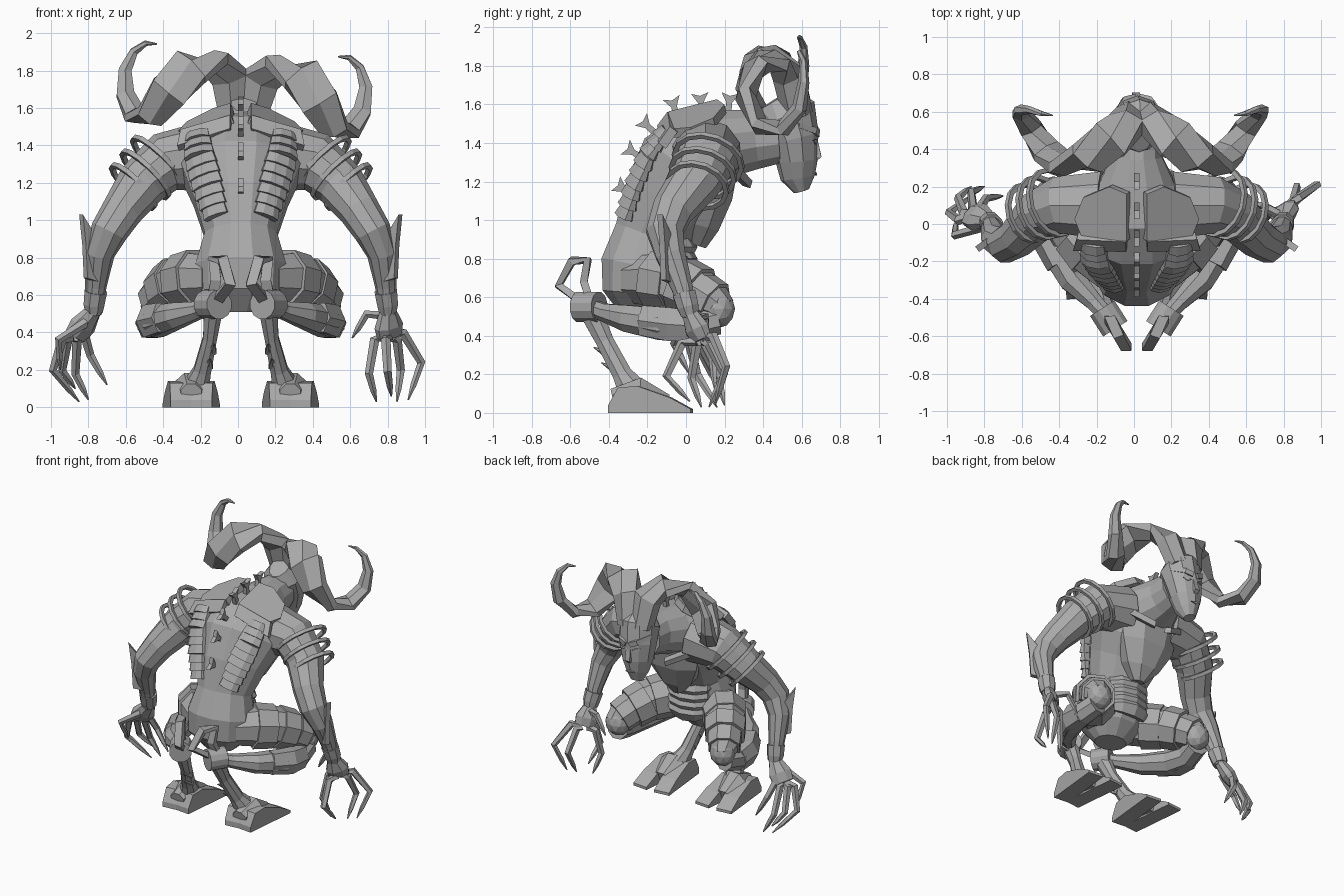
import bpy, bmesh, math
from mathutils import Vector, Matrix

if "Cube" in bpy.data.objects:
    bpy.data.objects.remove(bpy.data.objects["Cube"])

MID = 0.015  # plane the body is mirrored about
stone = bpy.data.materials.new("stone_grey")
stone.use_nodes = True
stone.diffuse_color = (0.4, 0.4, 0.4, 1)
stone.node_tree.nodes["Principled BSDF"].inputs["Base Color"].default_value = (0.4, 0.4, 0.4, 1)

# The head and horns lean a little towards the left
pivot = Vector((MID, 0, 1.4))
LEAN = Matrix.Translation(pivot) @ Matrix.Rotation(0.07, 4, "Y") @ Matrix.Translation(-pivot)
FLIP = Matrix.Translation((2 * MID, 0, 0)) @ Matrix.Diagonal((-1, 1, 1, 1))


def finish(bm, name, pair=False, lean=False):
    """Store the mesh as one object, or as a mirrored left and right pair."""
    for side in ("left_", "right_") if pair else ("",):
        copy = bm.copy()
        if side == "right_":
            copy.transform(FLIP)
        if lean:
            copy.transform(LEAN)
        bmesh.ops.recalc_face_normals(copy, faces=copy.faces)
        mesh = bpy.data.meshes.new(side + name)
        copy.to_mesh(mesh)
        copy.free()
        mesh.materials.append(stone)
        bpy.context.collection.objects.link(bpy.data.objects.new(side + name, mesh))
    bm.free()


def tube(name, path, n=8, ref=(1, 0, 0), closed=False, **kw):
    """Loft n-sided rings (x, y, z, half width along ref, half depth)."""
    bm = bmesh.new()
    points = [Vector(p[:3]) for p in path]
    last, rings = len(path) - 1, []
    for i, p in enumerate(path):
        if closed:
            t = points[(i + 1) % len(path)] - points[i - 1]
        else:
            t = points[min(i + 1, last)] - points[max(i - 1, 0)]
        t.normalize()
        u = Vector(ref) - t * t.dot(Vector(ref))
        u.normalize()
        v = t.cross(u)
        ring = []
        for k in range(n):
            a = math.tau * (k + 0.5) / n
            ring.append(bm.verts.new(points[i] + u * p[3] * math.cos(a) + v * p[-1] * math.sin(a)))
        rings.append(ring)
    pairs = list(zip(rings, rings[1:])) + ([(rings[-1], rings[0])] if closed else [])
    for a, b in pairs:
        for k in range(n):
            j = (k + 1) % n
            bm.faces.new((a[k], a[j], b[j], b[k]))
    if not closed:
        bm.faces.new(rings[0])
        bm.faces.new(rings[-1])
    finish(bm, name, **kw)


def plate(name, outline, origin, a, b, thick, **kw):
    """Extrude a flat outline lying in the plane of a and b."""
    bm = bmesh.new()
    a, b = Vector(a).normalized(), Vector(b).normalized()
    out = a.cross(b).normalized() * thick
    low = [bm.verts.new(Vector(origin) + a * x + b * y - out / 2) for x, y in outline]
    top = [bm.verts.new(v.co + out) for v in low]
    bm.faces.new(low)
    bm.faces.new(top)
    for i in range(len(low)):
        bm.faces.new((low[i - 1], low[i], top[i], top[i - 1]))
    finish(bm, name, **kw)


def along(points, f):
    """Point at fraction f of a polyline."""
    s = f * (len(points) - 1)
    i = min(int(s), len(points) - 2)
    return Vector(points[i]).lerp(Vector(points[i + 1]), s - i)


# Torso running from the pelvis up into the thick neck
torso = [(-.24, .51, .12, .1), (-.24, .62, .24, .2), (-.22, .76, .25, .23), (-.18, .92, .2, .2),
         (-.1, 1.1, .26, .24), (0, 1.26, .33, .28), (.1, 1.36, .32, .24), (.22, 1.4, .21, .18),
         (.36, 1.42, .14, .16), (.48, 1.43, .13, .14)]
tube("torso", [(MID, *p) for p in torso], 12)

# Breastplate and belly bands
tube("breastplate", [(MID, .12, 1.26, .27, .16), (MID, .12, 1.12, .24, .13),
                     (MID, .08, .97, .15, .1), (MID, .05, .87, .05, .06)], 8)
for i in range(4):
    z = .86 - i * .06
    tube(f"belly_band_{i}", [(MID, -.09, z + .025, .17, .12), (MID, -.08, z, .18, .14),
                             (MID, -.09, z - .025, .16, .12)], 10)

# Head, brow, nose and eyes
head = [(.47, 1.63, .07, .1), (.52, 1.55, .14, .16), (.56, 1.43, .14, .13),
        (.575, 1.31, .115, .11), (.58, 1.22, .08, .09), (.6, 1.15, .045, .04)]
tube("head", [(MID, *p) for p in head], 10, lean=True)
tube("nose", [(MID, .66, 1.47, .02, .015), (MID, .685, 1.33, .03, .025),
              (MID, .66, 1.3, .015, .01)], 4, lean=True)
tube("brow", [(.03, .68, 1.45, .025, .02), (.08, .665, 1.47, .025, .025),
              (.14, .58, 1.5, .015, .02)], 4, (0, 0, 1), pair=True, lean=True)
plate("eye", [(-.03, 0), (0, -.012), (.03, .012), (0, .014)], (.075, .67, 1.41),
      (1, -.45, 0), (0, 0, 1), .009, pair=True, lean=True)
plate("mouth", [(-.04, 0), (0, -.01), (.04, 0), (0, .008)], (MID, .675, 1.24),
      (1, 0, 0), (0, .2, 1), .009, lean=True)

# Curling ribbon horns
horn = [(.07, .58, 1.55, .08, .08), (.1, .53, 1.76, .11, .085), (.19, .45, 1.84, .13, .06),
        (.31, .35, 1.8, .13, .06), (.42, .31, 1.66, .12, .055), (.51, .39, 1.52, .09, .05),
        (.59, .51, 1.52, .07, .045), (.65, .59, 1.63, .055, .04), (.66, .61, 1.76, .04, .03),
        (.62, .61, 1.86, .026, .02), (.56, .59, 1.91, .016, .014), (.5, .58, 1.91, .004, .004)]
tube("horn", horn, 6, pair=True, lean=True)

# Flared fins down the spine: y, z and outward lean
fin = [(-.018, -.03), (-.015, .04), (-.045, .09), (0, .075), (.045, .09), (.015, .04), (.018, -.03)]
for i, (y, z, tilt) in enumerate([(.22, 1.57, .1), (.08, 1.57, -.1), (-.05, 1.55, -.3), (-.17, 1.46, -.8),
                                  (-.24, 1.33, -1), (-.29, 1.14, -1)]):
    plate(f"spine_fin_{i}", fin, (MID, y, z), (0, math.cos(tilt), -math.sin(tilt)),
          (0, math.sin(tilt), math.cos(tilt)), .03)

# Overlapping scales on the back
spread = [(.25, -.1, 1.47), (.235, -.2, 1.34), (.19, -.27, 1.18), (.145, -.32, 1.02)]
for i in range(9):
    a, b = along(spread, i / 9), along(spread, (i + 1) / 9)
    w = .075 + .02 * math.sin(math.pi * i / 8)
    tube(f"back_scale_{i}", [(*a, w * .92, .03), (*b, w, .05)], 8, (1, .4, 0), pair=True)

# Shoulder plates and collar
plate("shoulder_plate", [(-.15, -.12), (-.15, .14), (-.05, .18), (.1, .12), (.15, 0), (.1, -.12)],
      (.2, .03, 1.515), (1, 0, -.4), (0, 1, .25), .05, pair=True)
plate("collar_plate", [(-.14, -.05), (-.14, .04), (.14, .06), (.16, -.04)],
      (.2, -.1, 1.47), (1, 0, -.35), (0, .6, .8), .05, pair=True)
plate("collar_bone", [(-.12, -.02), (-.12, .02), (.12, .025), (.12, -.02)],
      (.17, .27, 1.24), (1, -.5, .5), (0, .3, 1), .05, pair=True)

# Arms with hoops and an elbow blade
arm = [(.2, .1, 1.34, .19), (.42, .1, 1.31, .16), (.55, .04, 1.19, .135), (.65, -.07, 1.05, .11),
       (.72, -.11, .94, .1), (.77, -.08, .82, .08), (.79, -.02, .65, .058), (.8, .02, .5, .042)]
tube("arm", arm, 10, (0, 1, 0), pair=True)
axis = Vector((.7, -.25, -.7)).normalized()
side = axis.orthogonal().normalized()
for i in range(3):
    centre = Vector((.46, .115, 1.31)).lerp(Vector((.59, .06, 1.18)), i / 2)
    hoop = []
    for k in range(14):
        q = Matrix.Rotation(math.tau * k / 14, 3, axis) @ side
        hoop.append((*(centre + q * (.18 - .012 * i)), .018, .018))
    tube(f"arm_hoop_{i}", hoop, 4, axis, closed=True, pair=True)
plate("elbow_blade", [(-.05, -.16), (-.045, .06), (.06, .2), (.04, .04), (.03, -.14)],
      (.82, -.1, .83), (.7, -.5, 0), (0, 0, 1), .035, pair=True)
tube("wrist_cuff", [(.79, -.01, .62, .065), (.8, .01, .55, .06), (.8, .02, .51, .05)], 8, (0, 1, 0), pair=True)

# Clawed hands, posed separately: knuckle, middle joint and tip of each finger
hands = {
    "left": [((.8, .02, .52), (.81, .08, .38)),
             ((.73, .06, .36), (.7, .03, .18), (.74, .08, .03)),
             ((.79, -.02, .36), (.8, -.1, .19), (.82, .02, .06)),
             ((.85, .12, .36), (.87, .2, .2), (.85, .12, .03)),
             ((.88, .14, .4), (.98, .21, .24), (.91, .15, .04)),
             ((.77, .05, .49), (.69, .1, .5), (.61, .11, .37))],
    "right": [((-.77, .02, .52), (-.87, .05, .38)),
              ((-.94, .02, .36), (-.99, .06, .2), (-.85, .16, .03)),
              ((-.91, .06, .36), (-.94, .14, .2), (-.87, .2, .1)),
              ((-.86, .08, .36), (-.87, .17, .18), (-.8, .2, .04)),
              ((-.82, .09, .38), (-.79, .14, .28), (-.7, .15, .12)),
              ((-.82, -.02, .45), (-.96, -.06, .36), (-.95, .02, .2))]}
for hand, (palm, *fingers) in hands.items():
    mid = along(palm, .6)
    tube(hand + "_palm", [(*palm[0], .045, .04), (*mid, .085, .055), (*palm[1], .075, .04)], 8, (.8, .6, 0))
    for i, joints in enumerate(fingers):
        knuckle = along((palm[1], joints[0]), .3)
        tube(f"{hand}_finger_{i}", [(*knuckle, .028), (*joints[0], .027), (*joints[1], .023),
                                    (*along(joints, .8), .017), (*joints[2], .004)], 5, (0, 1, 0))

# Folded legs
thigh = [(.14, -.25, .69, .13), (.28, -.12, .69, .15), (.38, .02, .65, .14), (.46, .15, .57, .1), (.48, .2, .53, .07)]
tube("thigh", thigh, 8, (0, 0, 1), pair=True)
calf = [(.47, .16, .48, .08), (.49, .04, .45, .085), (.46, -.12, .46, .09), (.36, -.3, .49, .075),
        (.24, -.42, .52, .05), (.17, -.5, .55, .045)]
tube("calf", calf, 8, (0, 0, 1), pair=True)

# Leg armour: thigh shells, calf shell and faceted knee cap
for i, (f, g, r) in enumerate([(.18, .38, .165), (.42, .6, .155), (.62, .76, .125)]):
    a, b = along([p[:3] for p in thigh], f), along([p[:3] for p in thigh], g)
    tube(f"thigh_shell_{i}", [(*a, r), (*b, r * .95)], 8, (0, 0, 1), pair=True)
tube("calf_shell", [(.51, .05, .45, .09, .07), (.5, -.08, .46, .1, .08), (.43, -.22, .48, .09, .07)],
     6, (0, 0, 1), pair=True)
bm = bmesh.new()
bmesh.ops.create_icosphere(bm, subdivisions=2, radius=.1)
bm.transform(Matrix.Translation((.46, .17, .54)) @ Matrix.Diagonal((.95, .85, 1, 1)))
finish(bm, "knee_cap", pair=True)

# Hock joint with an open crest, shank, spikes and cloven foot
tube("hock_disc", [(.2, -.45, .55, .08), (.13, -.56, .55, .08)], 12, (0, 0, 1), pair=True)
loop = [(-.52, .56), (-.66, .66), (-.59, .79), (-.51, .79), (-.53, .68), (-.49, .56)]
tube("hock_crest", [(.07 + (y + .66) * .6, y, z, .04, .028) for y, z in loop], 4, pair=True)
tube("shank", [(.16, -.5, .54, .055, .065), (.18, -.42, .37, .04, .05), (.22, -.33, .2, .05, .055),
               (.26, -.26, .09, .08, .09)], 8, pair=True)
for i, (x, y, z) in enumerate([(.17, -.44, .31), (.19, -.4, .23)]):
    tube(f"shank_spike_{i}", [(x, y + .05, z - .01, .03), (x - .01, y - .04, z + .03, .002)], 6, pair=True)
tube("foot_core", [(.28, -.38, .07, .06, .06), (.28, -.24, .1, .1, .09), (.28, -.1, .05, .07, .05)], 8, pair=True)
hoof = [(-.4, 0), (-.4, .04), (-.35, .13), (-.25, .14), (-.08, .08), (.03, .02), (.03, 0)]
for name, x, turn in (("outer_hoof", .37, .1), ("inner_hoof", .19, -.1)):
    plate(name, hoof, (x, 0, 0), (turn, 1, 0), (0, 0, 1), .12, pair=True)
